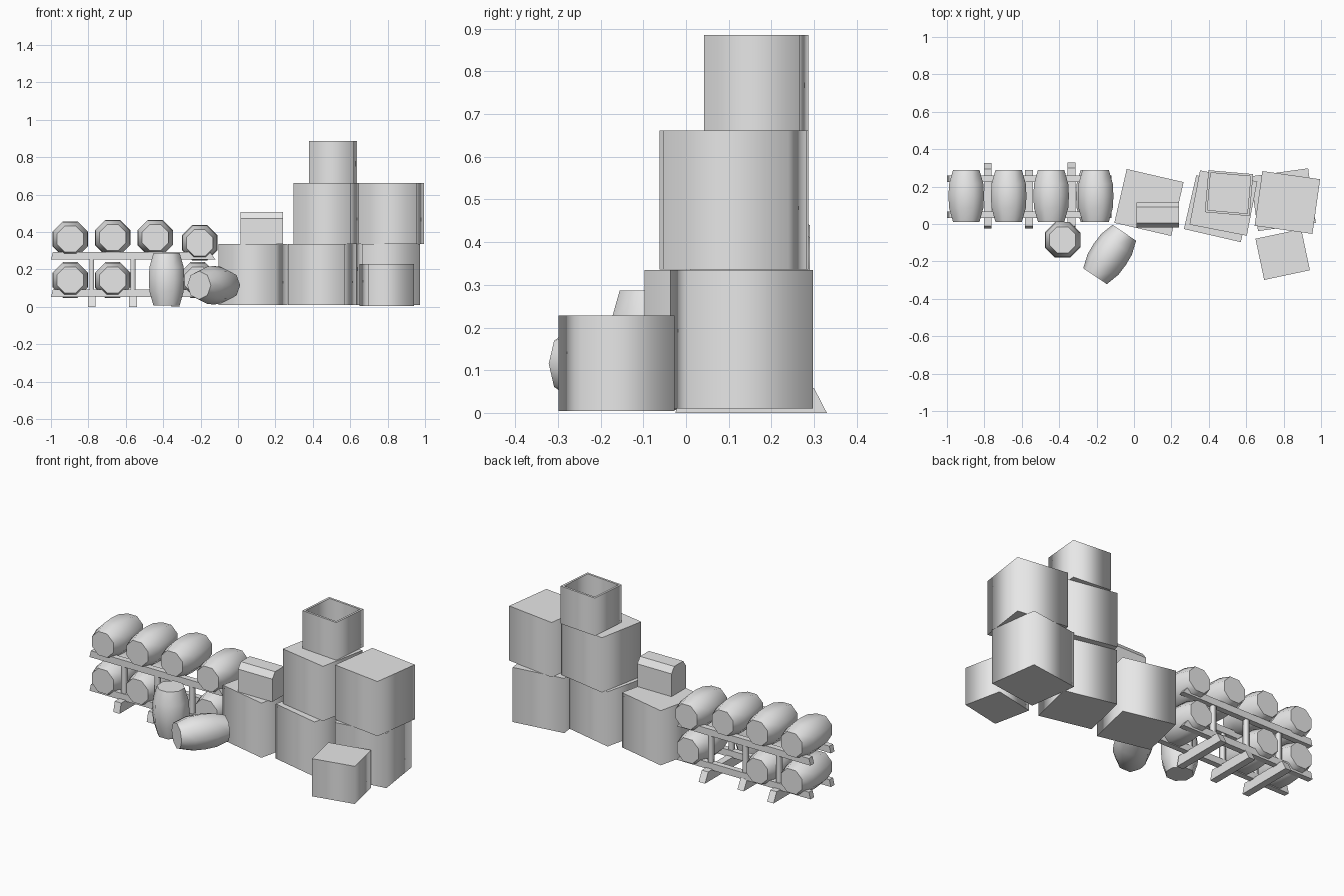
import bpy, bmesh
from math import radians, pi, cos, sin
from mathutils import Vector

if "Cube" in bpy.data.objects:
    bpy.data.objects.remove(bpy.data.objects["Cube"])

grey = bpy.data.materials.new("plain_grey")
grey.use_nodes = True
grey.diffuse_color = (0.8, 0.8, 0.8, 1)
grey.node_tree.nodes["Principled BSDF"].inputs["Base Color"].default_value = (0.8, 0.8, 0.8, 1)


def finish(bm, name, loc, rot=(0, 0, 0), smooth=None):
    """Turn the bmesh into an object; smooth is a rule picking smooth faces."""
    bmesh.ops.recalc_face_normals(bm, faces=bm.faces)
    bm.normal_update()
    for f in bm.faces:
        f.smooth = bool(smooth and smooth(f))
    mesh = bpy.data.meshes.new(name)
    bm.to_mesh(mesh)
    bm.free()
    mesh.materials.append(grey)
    ob = bpy.data.objects.new(name, mesh)
    ob.location = loc
    ob.rotation_euler = [radians(a) for a in rot]
    bpy.context.collection.objects.link(ob)
    return ob


def crate(name, x, y, z, size, turn, hollow=False):
    """Box standing on z, its sides shaded softly, optionally open on top."""
    bm = bmesh.new()
    bmesh.ops.create_cube(bm, size=1)
    bmesh.ops.scale(bm, vec=size, verts=bm.verts)
    bmesh.ops.translate(bm, vec=(0, 0, size[2] / 2), verts=bm.verts)
    if hollow:
        bm.normal_update()
        top = max(bm.faces, key=lambda f: f.calc_center_median().z)
        bmesh.ops.inset_region(bm, faces=[top], thickness=0.018)
        floor = bmesh.ops.extrude_discrete_faces(bm, faces=[top])["faces"][0]
        bmesh.ops.translate(bm, vec=(0, 0, 0.02 - size[2]), verts=floor.verts)
    finish(bm, name, (x, y, z), (0, 0, turn), lambda f: abs(f.normal.z) < 0.5)


def barrel(name, loc, rot=(0, 0, 0), roll=pi / 8):
    """Eight-sided bulging barrel along its own z axis."""
    bm = bmesh.new()
    rings = []
    for z, r in ((-0.14, 0.076), (-0.065, 0.099), (0, 0.103), (0.065, 0.099), (0.14, 0.076)):
        rings.append([bm.verts.new((r * cos(roll + i * pi / 4), r * sin(roll + i * pi / 4), z))
                      for i in range(8)])
    for a, b in zip(rings, rings[1:]):
        for i in range(8):
            j = (i + 1) % 8
            bm.faces.new((a[i], a[j], b[j], b[i]))
    bm.faces.new(rings[0])
    bm.faces.new(rings[-1])
    finish(bm, name, loc, rot, lambda f: len(f.verts) == 4)


def prism(name, profile, width, loc, turn=0):
    """Profile in x and z, extruded by width along y."""
    bm = bmesh.new()
    face = bm.faces.new([bm.verts.new((u, -width / 2, w)) for u, w in profile])
    out = bmesh.ops.extrude_face_region(bm, geom=[face])["geom"]
    bmesh.ops.translate(bm, vec=Vector((0, width, 0)),
                        verts=[v for v in out if isinstance(v, bmesh.types.BMVert)])
    return finish(bm, name, loc, (0, 0, turn))


# Stacked crates
BIG = (0.312, 0.295, 0.325)
SMALL = (0.25, 0.225, 0.224)
crate("lower_crate_right", 0.08, 0.115, 0.01, BIG, -13)
crate("lower_crate_middle", 0.452, 0.082, 0.01, BIG, -13)
crate("lower_crate_left", 0.797, 0.13, 0.01, BIG, 8)
crate("upper_crate_right", 0.478, 0.112, 0.336, BIG, -11)
crate("upper_crate_left", 0.82, 0.115, 0.336, BIG, -8)
crate("open_crate", 0.508, 0.165, 0.661, (0.24, 0.225, 0.224), -5, hollow=True)
crate("front_crate", 0.795, -0.163, 0.004, SMALL, 12)

# Small chest with a chamfered lid
prism("small_chest", [(-0.067, 0), (0.067, 0), (0.067, 0.135), (0.042, 0.17),
                      (-0.042, 0.17), (-0.067, 0.135)], 0.225, (0.127, 0.048, 0.336), 90)

# Barrels lying on the rack
for i, (x, z) in enumerate(((-0.897, 0.362), (-0.67, 0.37), (-0.443, 0.37), (-0.205, 0.342))):
    barrel(f"upper_barrel_{i + 1}", (x, 0.15, z), (90, 0, 0))
for i, x in enumerate((-0.897, -0.67, -0.215)):
    barrel(f"lower_barrel_{i + 1}", (x, 0.15, 0.143), (90, 0, 0))

# Loose barrels on the ground
barrel("standing_barrel", (-0.382, -0.085, 0.147))
barrel("fallen_barrel", (-0.13, -0.163, 0.115), (90, 0, -34), roll=0)

# Rack rails with slanted ends
for level, z in (("lower", 0.052), ("upper", 0.252)):
    for side, y in (("front", 0.05), ("back", 0.242)):
        prism(f"{level}_{side}_rail", [(-0.44, 0), (0.44, 0), (0.41, 0.04), (-0.43, 0.04)],
              0.034, (-0.56, y, z))

# Rack feet and posts
for i, (x, back) in enumerate(((-0.782, 0.325), (-0.562, 0.29), (-0.335, 0.33))):
    prism(f"foot_{i + 1}", [(-0.025, 0), (back, 0), (back - 0.03, 0.058), (-0.01, 0.058)],
          0.042, (x, 0, 0), 90)
    for side, y in (("front", 0.05), ("back", 0.242)):
        crate(f"{side}_post_{i + 1}", x, y, 0.05, (0.026, 0.026, 0.21), 0)
